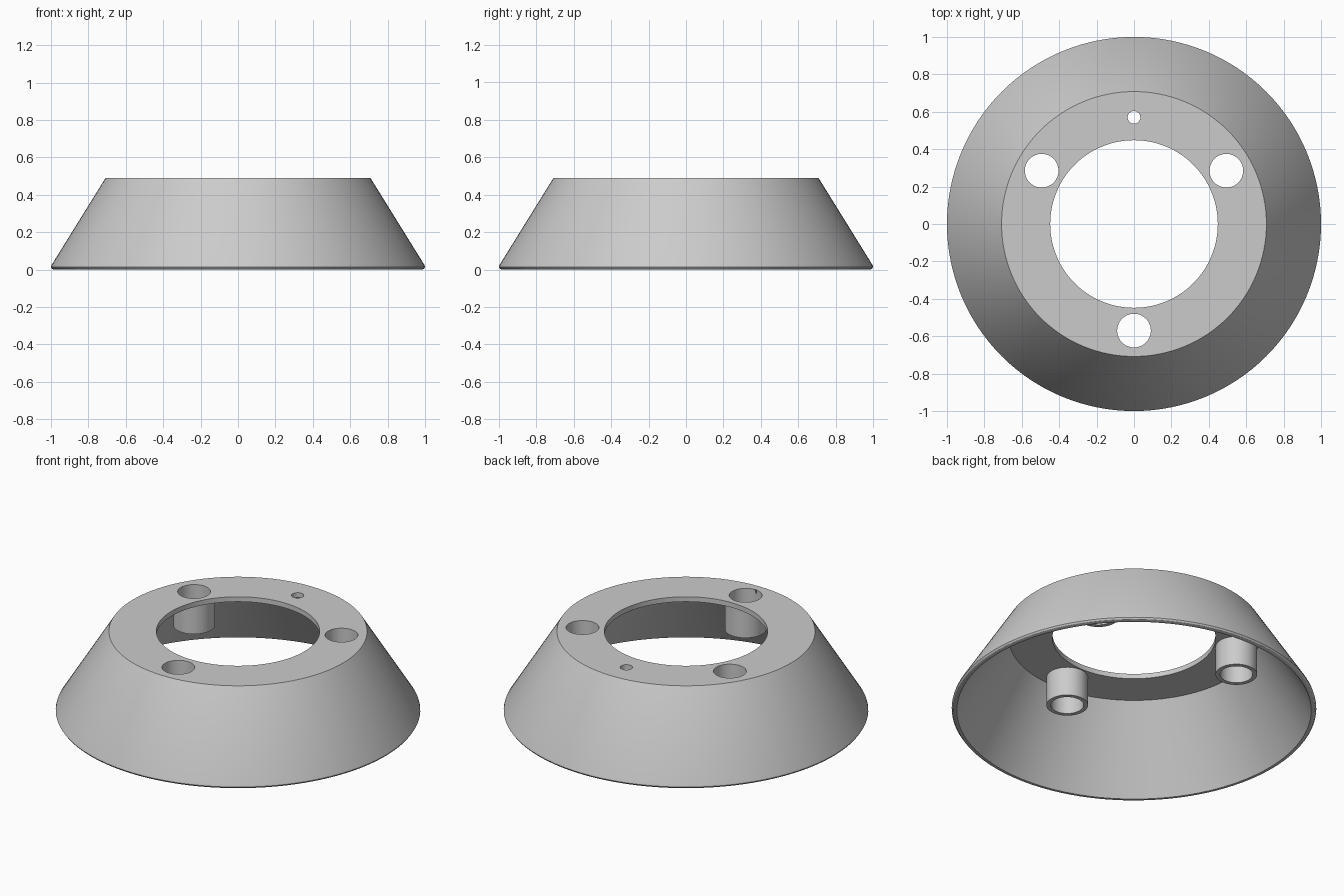
import bpy
import bmesh
import math

cube = bpy.data.objects.get("Cube")
if cube:
    bpy.data.objects.remove(cube, do_unlink=True)

grey = bpy.data.materials.new("satin_grey")
grey.use_nodes = True
colour = (0.6, 0.6, 0.6, 1.0)
grey.diffuse_color = colour
grey.node_tree.nodes["Principled BSDF"].inputs["Base Color"].default_value = colour

HEIGHT = 0.49        # top of the plate
CEILING = 0.46       # underside of the plate
HOLE_RING = 0.57     # distance of the holes from the axis
HOLE_RADIUS = 0.09


def lathe(name, profile, segments, location=(0, 0, 0)):
    """Closed (radius, z) profile turned around the vertical axis."""
    bm = bmesh.new()
    rings = []
    for r, z in profile:
        rings.append([bm.verts.new((r * math.cos(math.tau * i / segments),
                                    r * math.sin(math.tau * i / segments), z))
                      for i in range(segments)])
    for k, low in enumerate(rings):
        high = rings[(k + 1) % len(rings)]
        for i in range(segments):
            j = (i + 1) % segments
            bm.faces.new((low[i], low[j], high[j], high[i]))
    bmesh.ops.recalc_face_normals(bm, faces=bm.faces)
    mesh = bpy.data.meshes.new(name)
    bm.to_mesh(mesh)
    bm.free()
    mesh.materials.append(grey)
    obj = bpy.data.objects.new(name, mesh)
    obj.location = location
    bpy.context.collection.objects.link(obj)
    return obj


def activate(obj):
    bpy.ops.object.select_all(action='DESELECT')
    obj.select_set(True)
    bpy.context.view_layer.objects.active = obj


def drill(target, x, y, radius):
    """Cut a round hole through the top plate."""
    bpy.ops.mesh.primitive_cylinder_add(vertices=48, radius=radius, depth=0.2,
                                        location=(x, y, HEIGHT))
    cutter = bpy.context.object
    cutter.hide_render = True
    activate(target)
    mod = target.modifiers.new("hole", 'BOOLEAN')
    mod.operation = 'DIFFERENCE'
    mod.solver = 'EXACT'
    mod.object = cutter
    bpy.ops.object.modifier_apply(modifier=mod.name)
    bpy.data.objects.remove(cutter, do_unlink=True)


def smooth(obj):
    activate(obj)
    bpy.ops.object.shade_smooth_by_angle(angle=math.radians(30))


# Conical shell with a flat pierced top and a rounded lower rim
shell = lathe("conical_shell", [
    (0.972, 0), (0.985, 0), (0.994, 0.004), (1.0, 0.013), (0.997, 0.024),
    (0.708, HEIGHT), (0.448, HEIGHT), (0.448, CEILING), (0.687, CEILING),
], 128)

# Three screw holes, each with a hollow boss under the plate
for name, degrees in (("front", 270), ("left", 30), ("right", 150)):
    x = HOLE_RING * math.cos(math.radians(degrees))
    y = HOLE_RING * math.sin(math.radians(degrees))
    drill(shell, x, y, HOLE_RADIUS)
    boss = lathe(name + "_screw_boss", [
        (HOLE_RADIUS, 0.285), (0.114, 0.285),
        (0.114, CEILING), (HOLE_RADIUS, CEILING),
    ], 48, (x, y, 0))
    smooth(boss)

# Small locating hole at the back
drill(shell, 0, HOLE_RING, 0.034)
smooth(shell)
